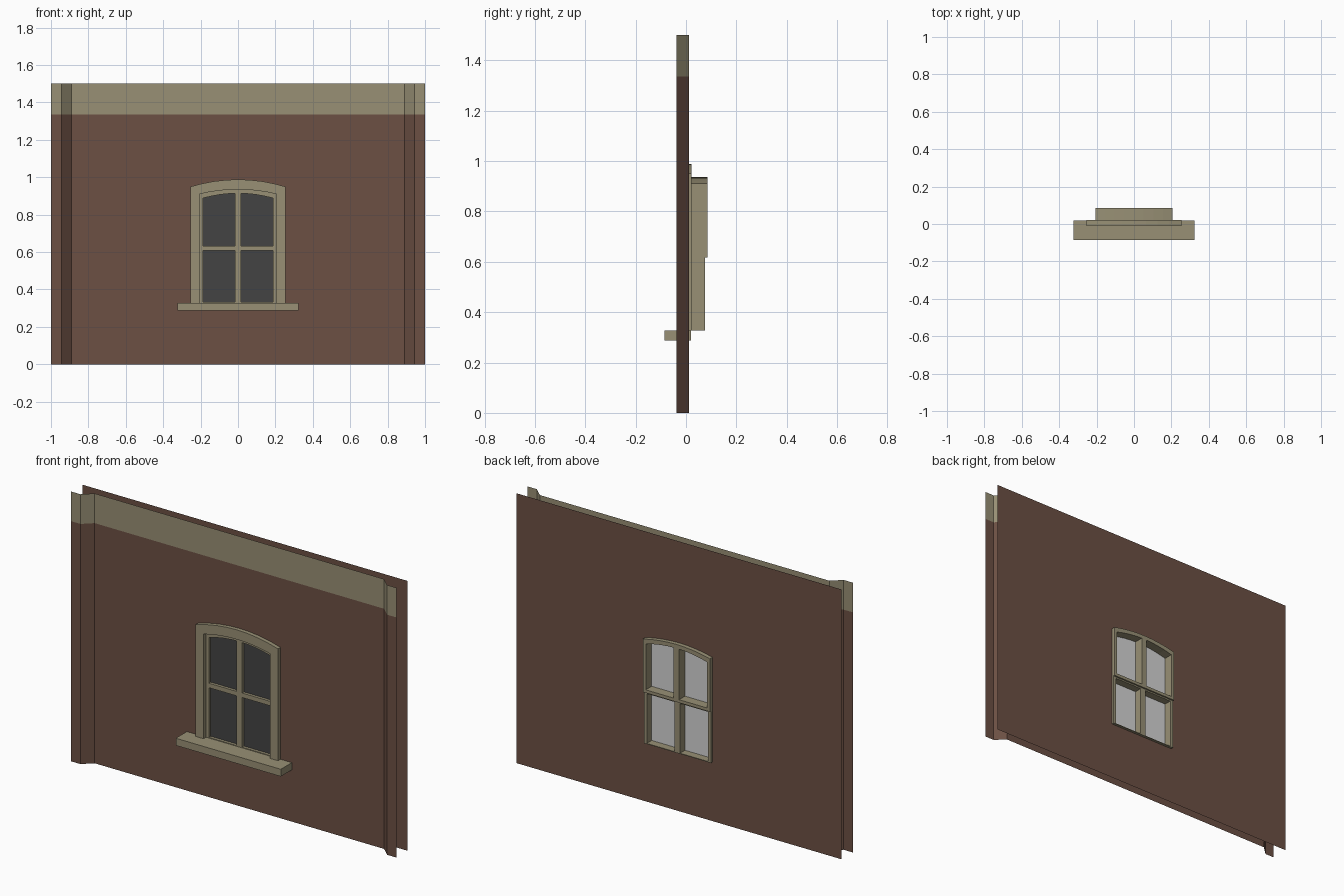
import bpy, bmesh

if "Cube" in bpy.data.objects:
    bpy.data.objects.remove(bpy.data.objects["Cube"])


def material(name, rgb):
    m = bpy.data.materials.new(name)
    lin = [((c / 255 + 0.055) / 1.055) ** 2.4 for c in rgb]
    m.diffuse_color = (*lin, 1)
    m.use_nodes = True
    m.node_tree.nodes["Principled BSDF"].inputs["Base Color"].default_value = m.diffuse_color
    return m


BRICK = material("brown_brick", (108, 80, 68))
STONE = material("cream_stone", (152, 144, 117))
GLASS = material("dark_glass", (68, 68, 68))
BLIND = material("pale_blind", (212, 212, 212))


def finish(name, bm, mats, recalc=True):
    if recalc:
        bmesh.ops.recalc_face_normals(bm, faces=bm.faces[:])
    me = bpy.data.meshes.new(name)
    bm.to_mesh(me)
    bm.free()
    for m in mats:
        me.materials.append(m)
    ob = bpy.data.objects.new(name, me)
    bpy.context.collection.objects.link(ob)
    return ob


def face(bm, pts, want_y=-1, mat=0):
    """Flat face from 3D points, turned so it looks along want_y."""
    f = bm.faces.new([bm.verts.new(p) for p in pts])
    f.normal_update()
    if f.normal.y * want_y < 0:
        f.normal_flip()
    f.material_index = mat


def arch(w, spring, crown, n=8):
    """Shallow arch points in x, z from left to right."""
    xs = [-w + 2 * w * i / n for i in range(n + 1)]
    return [(x, spring + (crown - spring) * (1 - (x / w) ** 2)) for x in xs]


def box(bm, x0, x1, y0, y1, z0, z1):
    r = bmesh.ops.create_cube(bm, size=1)
    for v in r["verts"]:
        v.co = ((x0 + x1) / 2 + v.co.x * (x1 - x0),
                (y0 + y1) / 2 + v.co.y * (y1 - y0),
                (z0 + z1) / 2 + v.co.z * (z1 - z0))


def arch_frame(bm, outer, inner, y0, y1):
    """Solid arched band between two paths with equal point counts."""
    rows = [[bm.verts.new((x, y, z)) for x, z in path]
            for path, y in ((outer, y0), (outer, y1), (inner, y1), (inner, y0))]
    for k in range(4):
        a, b = rows[k], rows[(k + 1) % 4]
        for i in range(len(a) - 1):
            bm.faces.new((a[i], a[i + 1], b[i + 1], b[i]))
    for i in (0, -1):
        bm.faces.new([r[i] for r in rows])


def with_legs(path, z):
    return [(path[0][0], z)] + path + [(path[-1][0], z)]


def holed_wall(bm, half, top, y, want):
    """Wall sheet with the arched window opening, as two mirrored halves."""
    right = [p for p in HOLE if p[0] > -1e-6]
    for s in (-1, 1):
        pts = [(0, 0), (half, 0), (half, top), (0, top)] + right
        pts += [(HOLE_W, SILL_Z), (0, SILL_Z)]
        face(bm, [(s * x, y, z) for x, z in pts], want)


HOLE_W, SILL_Z, SPLIT = 0.206, 0.328, 0.616
HOLE = arch(HOLE_W, 0.911, 0.936)
BAND_Z, TOP = 1.335, 1.5
Y_EDGE, Y_WALL, Y_BACK = -0.037, 0.012, 0.062

# front wall skin: recessed panel, slanted returns, raised edge strips, cream band
bm = bmesh.new()
holed_wall(bm, 0.89, BAND_Z, Y_WALL, -1)
face(bm, [(-0.89, Y_WALL, BAND_Z), (0.89, Y_WALL, BAND_Z),
          (0.89, Y_WALL, TOP), (-0.89, Y_WALL, TOP)], -1, 1)
for s in (-1, 1):
    for z0, z1, mat in ((0, BAND_Z, 0), (BAND_Z, TOP, 1)):
        for xa, ya, xb, yb in ((0.89, Y_WALL, 0.943, Y_EDGE),
                               (0.943, Y_EDGE, 1, Y_EDGE)):
            face(bm, [(s * xa, ya, z0), (s * xb, yb, z0),
                      (s * xb, yb, z1), (s * xa, ya, z1)], -1, mat)
finish("front_wall", bm, [BRICK, STONE], recalc=False)

# plain back wall skin
bm = bmesh.new()
holed_wall(bm, 1, TOP, Y_BACK, 1)
finish("back_wall", bm, [BRICK], recalc=False)

# sill
bm = bmesh.new()
box(bm, -0.323, 0.323, -0.085, 0.02, 0.288, SILL_Z)
finish("window_sill", bm, [STONE])

# arched outer surround
bm = bmesh.new()
arch_frame(bm, with_legs(arch(0.253, 0.95, 0.988), SILL_Z),
           with_legs(arch(0.205, 0.91, 0.935), SILL_Z), -0.01, 0.022)
finish("window_surround", bm, [STONE])

# upper sash, slightly deeper than the lower one
bm = bmesh.new()
arch_frame(bm, with_legs(HOLE, SPLIT),
           with_legs(arch(0.188, 0.888, 0.914), SPLIT), 0.012, 0.085)
box(bm, -0.19, 0.19, 0.012, 0.085, SPLIT, 0.633)
box(bm, -0.017, 0.017, 0.012, 0.085, 0.633, 0.918)
finish("upper_sash", bm, [STONE])

# lower sash
bm = bmesh.new()
for s in (-1, 1):
    box(bm, *sorted((s * 0.188, s * HOLE_W)), 0.012, 0.076, SILL_Z, SPLIT)
box(bm, -0.188, 0.188, 0.012, 0.076, 0.608, SPLIT)
box(bm, -0.188, 0.188, 0.012, 0.076, SILL_Z, 0.332)
box(bm, -0.017, 0.017, 0.012, 0.076, 0.332, 0.608)
finish("lower_sash", bm, [STONE])

# dark glass outside, pale sheet inside
outline = with_legs(arch(0.195, 0.895, 0.92), SILL_Z)
for name, y, want, mat in (("window_glass", 0.028, -1, GLASS),
                           ("window_blind", 0.033, 1, BLIND)):
    bm = bmesh.new()
    face(bm, [(x, y, z) for x, z in outline], want)
    finish(name, bm, [mat], recalc=False)
